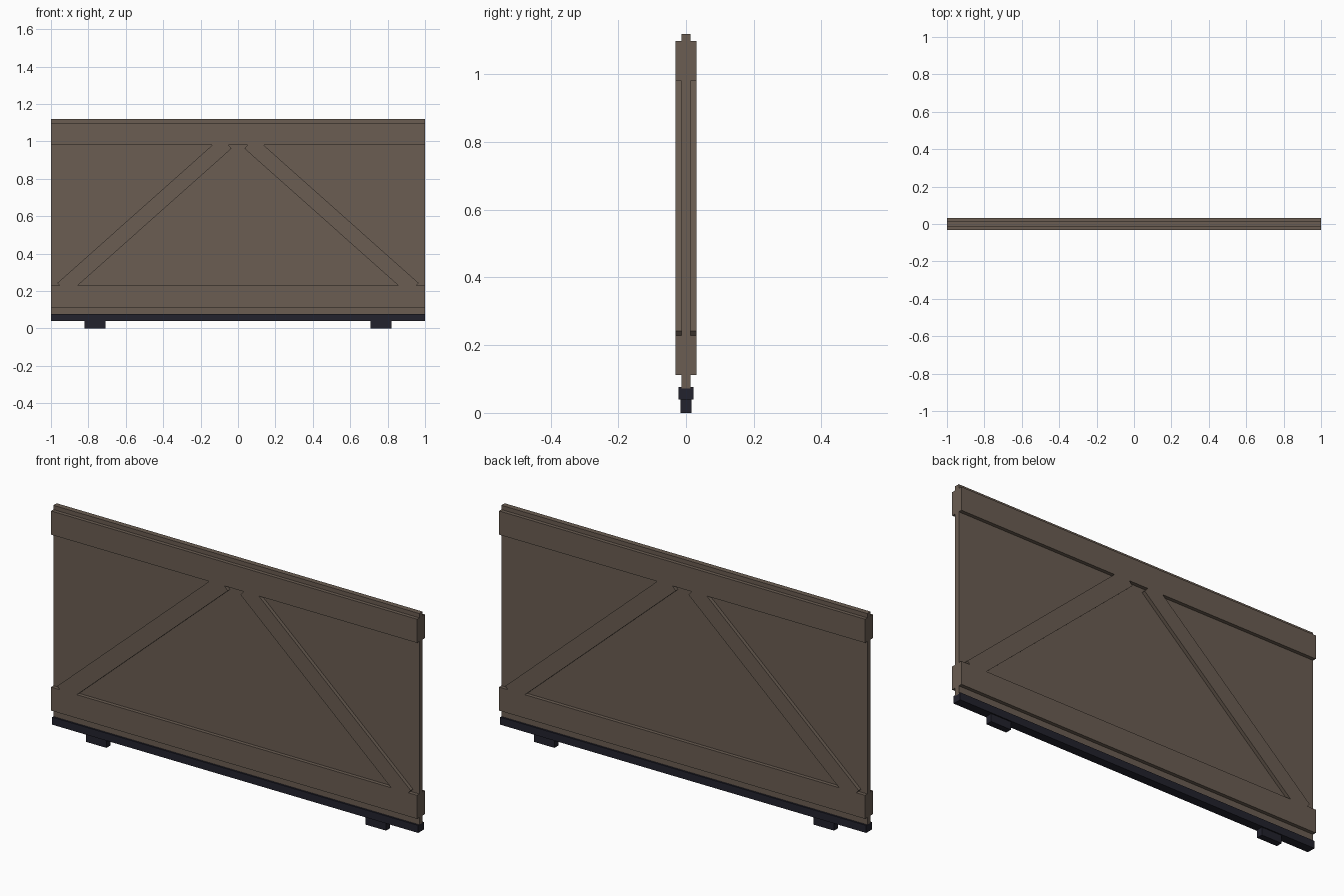
import bpy, bmesh
from math import atan2
from mathutils import Matrix, Vector

if "Cube" in bpy.data.objects:
    bpy.data.objects.remove(bpy.data.objects["Cube"], do_unlink=True)


def material(name, color):
    mat = bpy.data.materials.new(name)
    mat.use_nodes = True
    mat.diffuse_color = color
    mat.node_tree.nodes["Principled BSDF"].inputs["Base Color"].default_value = color
    return mat


brown = material("brown_paint", (0.145, 0.11, 0.085, 1))
dark = material("dark_metal", (0.016, 0.016, 0.026, 1))


def finish(name, bm, mat):
    bmesh.ops.recalc_face_normals(bm, faces=bm.faces)
    mesh = bpy.data.meshes.new(name)
    bm.to_mesh(mesh)
    bm.free()
    mesh.materials.append(mat)
    obj = bpy.data.objects.new(name, mesh)
    bpy.context.collection.objects.link(obj)
    return obj


def box(name, x0, x1, depth, z0, z1, mat):
    bm = bmesh.new()
    bmesh.ops.create_cube(bm, size=1)
    bmesh.ops.scale(bm, vec=(x1 - x0, depth, z1 - z0), verts=bm.verts)
    bmesh.ops.translate(bm, vec=((x0 + x1) / 2, 0, (z0 + z1) / 2), verts=bm.verts)
    return finish(name, bm, mat)


FRAME_DEPTH = 0.062
RAIL_LOW, RAIL_HIGH = 0.228, 0.981   # inner edges of the two rails

# Thin panel with thicker rails across it
box("panel", -1, 1, 0.026, 0.072, 1.119, brown)
box("bottom_rail", -1, 1, FRAME_DEPTH, 0.112, RAIL_LOW, brown)
box("top_rail", -1, 1, FRAME_DEPTH, RAIL_HIGH, 1.098, brown)

# Dark base strip
box("base_strip", -1, 1, 0.044, 0.039, 0.076, dark)


# Slanted square-ended braces, trimmed flush where they meet the rails
def brace(name, side):
    angle = atan2(0.665, 0.747)
    bm = bmesh.new()
    bmesh.ops.create_cube(bm, size=1)
    bmesh.ops.scale(bm, vec=(1.173, FRAME_DEPTH, 0.082), verts=bm.verts)
    bmesh.ops.rotate(bm, matrix=Matrix.Rotation(side * angle, 3, "Y"), verts=bm.verts)
    bmesh.ops.translate(bm, vec=(side * 0.5, 0, 0.602), verts=bm.verts)
    for height, direction in ((RAIL_LOW, -1), (RAIL_HIGH, 1)):
        cut = bmesh.ops.bisect_plane(
            bm, geom=bm.verts[:] + bm.edges[:] + bm.faces[:],
            plane_co=Vector((0, 0, height)), plane_no=Vector((0, 0, direction)),
            clear_outer=True)
        rim = [e for e in cut["geom_cut"] if isinstance(e, bmesh.types.BMEdge)]
        bmesh.ops.contextual_create(bm, geom=rim)
    return finish(name, bm, mat=brown)


# Mirrored pairs: brace and foot on each side
for label, side in (("left", 1), ("right", -1)):
    brace(label + "_brace", side)
    inner, outer = sorted((side * 0.708, side * 0.82))
    box(label + "_foot", inner, outer, 0.032, 0, 0.04, dark)
